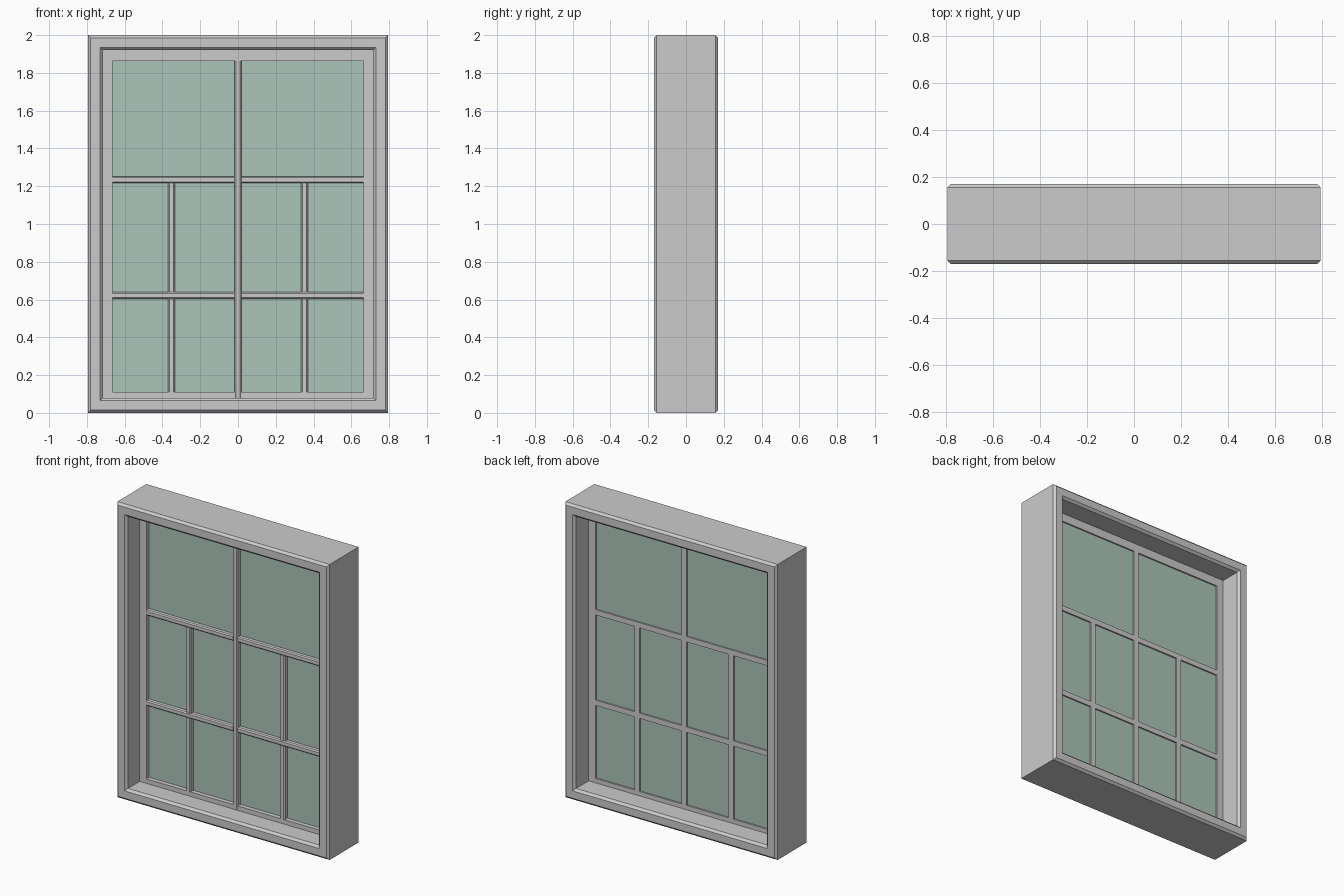
import bpy
import bmesh

if "Cube" in bpy.data.objects:
    bpy.data.objects.remove(bpy.data.objects["Cube"], do_unlink=True)


def material(name, colour):
    mat = bpy.data.materials.new(name)
    mat.use_nodes = True
    mat.diffuse_color = (*colour, 1)
    mat.node_tree.nodes["Principled BSDF"].inputs["Base Color"].default_value = (*colour, 1)
    return mat


GREY = material("painted grey", (0.6, 0.6, 0.6))
GREEN = material("green glass", (0.41, 0.56, 0.48))


def finish(name, bm, mat):
    bmesh.ops.recalc_face_normals(bm, faces=bm.faces)
    mesh = bpy.data.meshes.new(name)
    bm.to_mesh(mesh)
    bm.free()
    mesh.materials.append(mat)
    obj = bpy.data.objects.new(name, mesh)
    bpy.context.collection.objects.link(obj)


def block(name, x, y, z, mat=GREY, chamfer=0.0, axis=2):
    """Box between (min, max) pairs; chamfers the front edges running along axis."""
    bm = bmesh.new()
    bmesh.ops.create_cube(bm, size=1)
    for v in bm.verts:
        v.co = [sum(r) / 2 + c * (r[1] - r[0]) for r, c in zip((x, y, z), v.co)]
    if chamfer:
        front = [e for e in bm.edges
                 if all(abs(v.co.y - y[0]) < 1e-5 for v in e.verts)
                 and abs((e.verts[0].co - e.verts[1].co)[axis]) > 0.1]
        bmesh.ops.bevel(bm, geom=front, offset=chamfer, segments=1, affect='EDGES')
    finish(name, bm, mat)


# Outer frame: a chamfered profile carried round four mitred corners
HALF_W, HEIGHT, DEPTH, INSET = 0.795, 2.0, 0.17, 0.08
C = 0.015
half = [(0, DEPTH - C), (C, DEPTH), (INSET - C, DEPTH), (INSET, DEPTH - C)]
profile = [(i, -y) for i, y in half] + [(i, y) for i, y in reversed(half)]
bm = bmesh.new()
rings = []
for sx, top in ((-1, 0), (1, 0), (1, 1), (-1, 1)):
    rings.append([bm.verts.new((sx * (HALF_W - i), y, HEIGHT - i if top else i))
                  for i, y in profile])
for k in range(4):
    a, b = rings[k], rings[(k + 1) % 4]
    for j in range(len(profile)):
        n = (j + 1) % len(profile)
        bm.faces.new((a[j], a[n], b[n], b[j]))
finish("outer_frame", bm, GREY)

# Sash set in the middle of the frame depth
SASH = (-0.03, 0.02)
IN_X, OPEN_X = 0.665, 0.715
LOW, RAIL, HIGH, TOP = 0.08, 0.11, 1.863, 1.92
block("sash_top_rail", (-OPEN_X, OPEN_X), SASH, (HIGH, TOP))
block("sash_bottom_rail", (-IN_X, IN_X), SASH, (LOW, RAIL))
for side, s in (("right", -1), ("left", 1)):
    block("sash_stile_" + side, sorted((s * IN_X, s * OPEN_X)), SASH, (LOW, HIGH))

# Glass pane
block("glass_pane", (-IN_X, IN_X), (0.0, 0.01), (RAIL, HIGH), GREEN)

# Glazing bars
W, BEVEL = 0.018, 0.007
CROSS = (0.622, 1.234)
block("centre_bar", (-W, W), (-0.032, 0.021), (LOW, HIGH), chamfer=BEVEL)
for level, z in zip(("lower", "upper"), CROSS):
    for side, s in (("right", -1), ("left", 1)):
        block(f"{level}_cross_bar_{side}", sorted((s * W, s * IN_X)), SASH,
              (z - W, z + W), chamfer=BEVEL, axis=0)
spans = (("lower", RAIL, CROSS[0] - W), ("upper", CROSS[0] + W, CROSS[1] - W))
for level, z0, z1 in spans:
    for side, x in (("right", -0.352), ("left", 0.352)):
        block(f"{level}_side_bar_{side}", (x - W, x + W), SASH, (z0, z1), chamfer=BEVEL)
